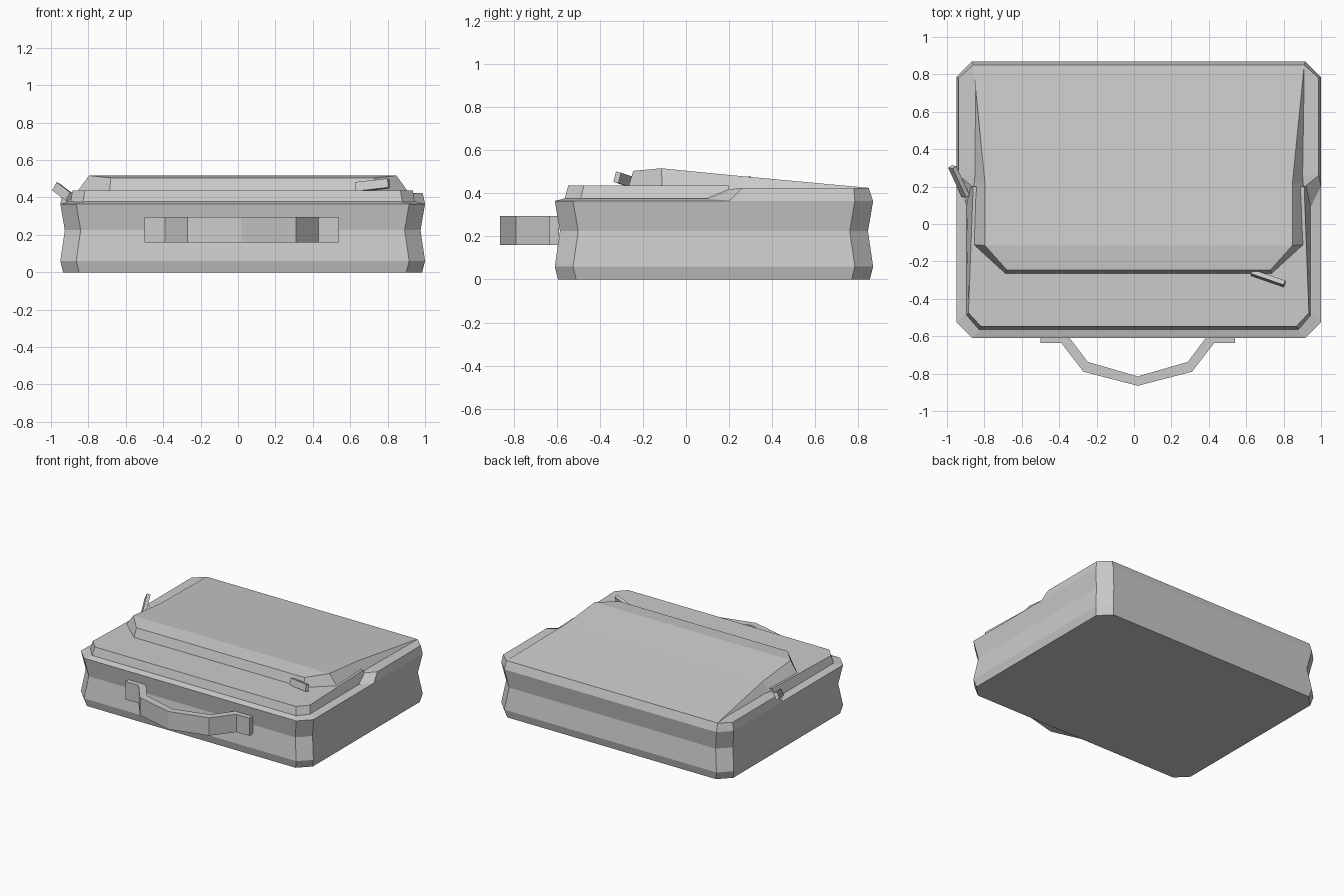
import bpy
import bmesh
from mathutils import Vector, Matrix

if "Cube" in bpy.data.objects:
    bpy.data.objects.remove(bpy.data.objects["Cube"])

CX = 0.025  # centre line of the case, offset because of the side tab


def loft(name, rings):
    """Skin equal-length closed rings; cap the ends with strips of quads."""
    bm = bmesh.new()
    loops = [[bm.verts.new(p) for p in ring] for ring in rings]
    n = len(loops[0])
    for a, b in zip(loops, loops[1:]):
        for i in range(n):
            j = (i + 1) % n
            bm.faces.new((a[i], a[j], b[j], b[i]))
    for loop in (loops[0], loops[-1]):
        for i in range(n // 2 - 1):
            bm.faces.new((loop[i], loop[i + 1], loop[n - 2 - i], loop[n - 1 - i]))
    bmesh.ops.recalc_face_normals(bm, faces=bm.faces)
    mesh = bpy.data.meshes.new(name)
    bm.to_mesh(mesh)
    bm.free()
    obj = bpy.data.objects.new(name, mesh)
    bpy.context.collection.objects.link(obj)
    return obj


def mirrored(half):
    """Left half outline (half-width, y, z) completed across the centre line."""
    left = [(CX - w, y, z) for w, y, z in half]
    right = [(CX + w, y, z) for w, y, z in reversed(half)]
    return left + right


def body_ring(inset, z):
    w, f, b, c = 0.975 - inset, -0.61 + inset, 0.87 - inset, 0.085
    return mirrored([(w - c, b, z), (w, b - c, z), (w, f + c, z), (w - c, f, z)])


def tab(name, start, end, up, thickness, height):
    """Thin plate running from start to end."""
    a, b = Vector(start), Vector(end)
    along = (b - a).normalized()
    side = along.cross(Vector(up)).normalized()
    top = side.cross(along)
    ring = [(-1, -1), (1, -1), (1, 1), (-1, 1)]
    return loft(name, [[p + side * s * thickness / 2 + top * t * height / 2
                        for s, t in ring] for p in (a, b)])


# Case shell with pinched waist
loft("case_body", [body_ring(i, z) for i, z in
                   [(0.015, 0), (0, 0.06), (0.024, 0.225), (0, 0.365), (0.045, 0.377)]])

# Front pocket tray on the lid
loft("front_lid_tray", [
    mirrored([(0.92, 0.2, 0.372), (0.92, -0.49, 0.372), (0.855, -0.565, 0.372)]),
    mirrored([(0.885, 0.2, 0.438), (0.91, -0.475, 0.438), (0.843, -0.547, 0.438)])])

# Raised rear rim
loft("rear_rim", [
    mirrored([(0.89, 0.87, 0.365), (0.975, 0.785, 0.365),
              (0.975, 0.2, 0.365), (0.922, 0.09, 0.373)]),
    mirrored([(0.885, 0.85, 0.425), (0.962, 0.78, 0.425),
              (0.962, 0.26, 0.425), (0.89, 0.2, 0.42)])])

# Sloping top flap
loft("top_flap", [
    mirrored([(0.885, 0.85, 0.41), (0.885, 0.22, 0.415),
              (0.885, -0.11, 0.43), (0.712, -0.268, 0.43)]),
    mirrored([(0.885, 0.85, 0.426), (0.822, 0.22, 0.484),
              (0.822, -0.115, 0.517), (0.705, -0.245, 0.505)])])

# Carry handle: a bent strap with flat mounting ends
outer = [(0.52, -0.59), (0.52, -0.635), (0.41, -0.635), (0.29, -0.79), (0, -0.865)]
inner = [(0.40, -0.59), (0.37, -0.60), (0.362, -0.612), (0.268, -0.737), (0, -0.815)]


def strap(points):
    full = [(0.02 - w, y) for w, y in points]
    return full + [(0.02 + w, y) for w, y in reversed(points[:-1])]


sections = [[(ox, oy, 0.16), (ix, iy, 0.16), (ix, iy, 0.295), (ox, oy, 0.295)]
            for (ox, oy), (ix, iy) in zip(strap(outer), strap(inner))]
loft("carry_handle", sections)

# Zip pulls
tab("front_zip_pull", (0.63, -0.26, 0.455), (0.805, -0.32, 0.475), (0, 0.25, 1), 0.025, 0.05)
tab("side_zip_pull", (-0.90, 0.15, 0.40), (-0.972, 0.305, 0.455), (0.5, 0, 1), 0.025, 0.05)
